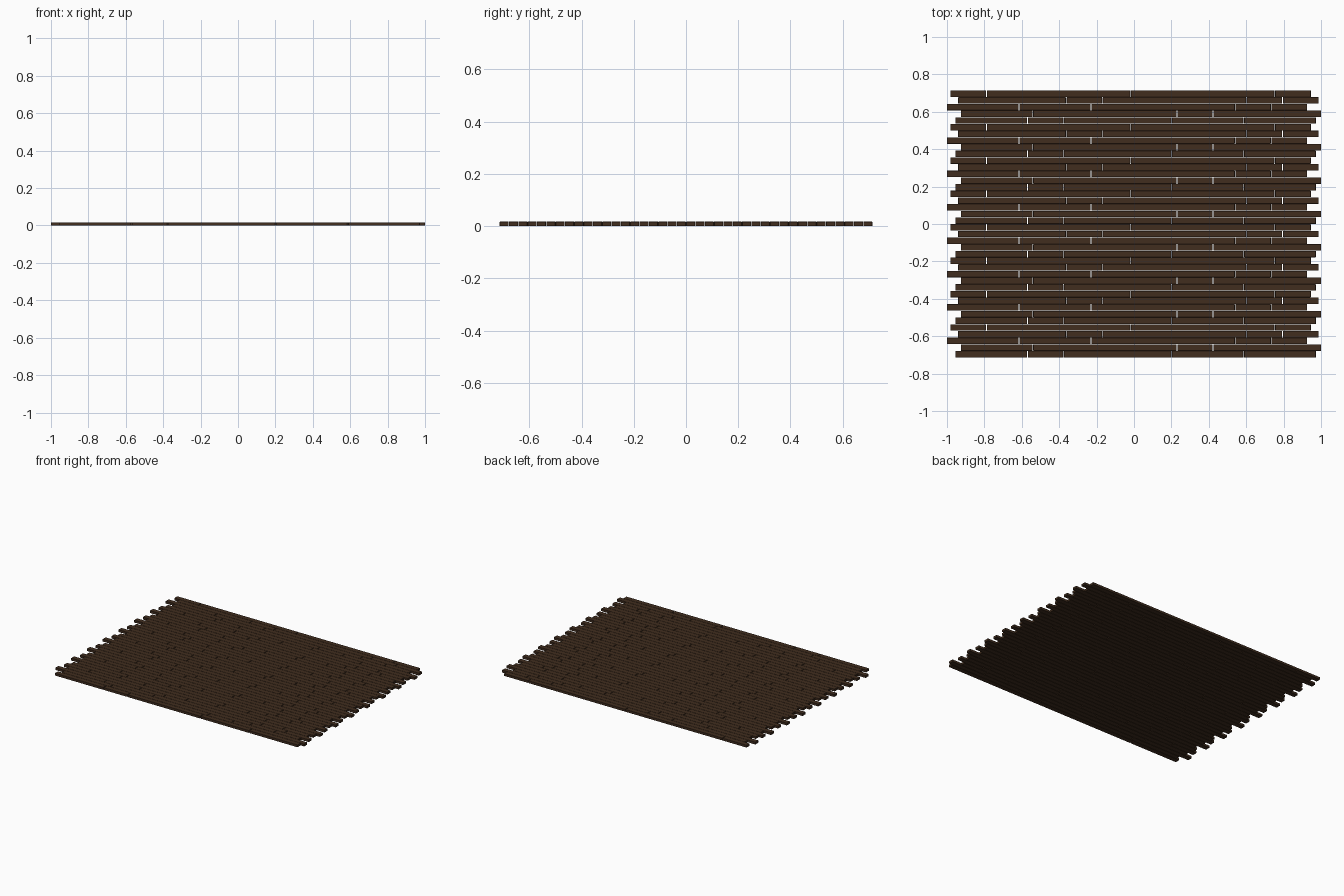
import bpy, bmesh
from mathutils import Matrix

if "Cube" in bpy.data.objects:
    bpy.data.objects.remove(bpy.data.objects["Cube"])

UNIT = 0.1926          # shortest board length
PITCH = 0.0357         # spacing between rows
ROWS = 40
THICK = 0.017
GAP_X, GAP_Y = 0.004, 0.0012

wood = bpy.data.materials.new("dark_wood")
wood.diffuse_color = (0.053, 0.027, 0.0135, 1)
wood.use_nodes = True
wood.node_tree.nodes["Principled BSDF"].inputs["Base Color"].default_value = wood.diffuse_color

# Five staggered row layouts: left end and joints (in board units)
LAYOUTS = [
    (-0.981, [0, 1, 5, 9, 10]),
    (-0.940, [0, 3, 4, 8, 9, 10]),
    (-1.000, [0, 2, 4, 8, 9, 10]),
    (-0.926, [0, 2, 6, 7, 10]),
    (-0.954, [0, 2, 3, 6, 8, 10]),
]


def add_board(bm, x0, x1, y):
    size = (x1 - x0, PITCH - GAP_Y, THICK, 1)
    m = Matrix.Translation(((x0 + x1) / 2, y, THICK / 2)) @ Matrix.Diagonal(size)
    bmesh.ops.create_cube(bm, size=1, matrix=m)


# Each layout becomes one object, repeated every fifth row
for i, (left, joints) in enumerate(LAYOUTS):
    bm = bmesh.new()
    y = ((ROWS - 1) / 2 - i) * PITCH
    for a, b in zip(joints, joints[1:]):
        x0 = left + a * UNIT + (GAP_X / 2 if a > 0 else 0)
        x1 = left + b * UNIT - (GAP_X / 2 if b < 10 else 0)
        add_board(bm, x0, x1, y)
    mesh = bpy.data.meshes.new(f"floor_boards_{i + 1}")
    bm.to_mesh(mesh)
    bm.free()
    mesh.materials.append(wood)
    ob = bpy.data.objects.new(f"floor_boards_{i + 1}", mesh)
    bpy.context.collection.objects.link(ob)

    # Slightly eased board edges
    bev = ob.modifiers.new("edge_bevel", 'BEVEL')
    bev.width = 0.0008
    bev.segments = 1

    # Repeat down the floor
    arr = ob.modifiers.new("repeat_rows", 'ARRAY')
    arr.use_relative_offset = False
    arr.use_constant_offset = True
    arr.constant_offset_displace = (0, -PITCH * len(LAYOUTS), 0)
    arr.count = ROWS // len(LAYOUTS)
